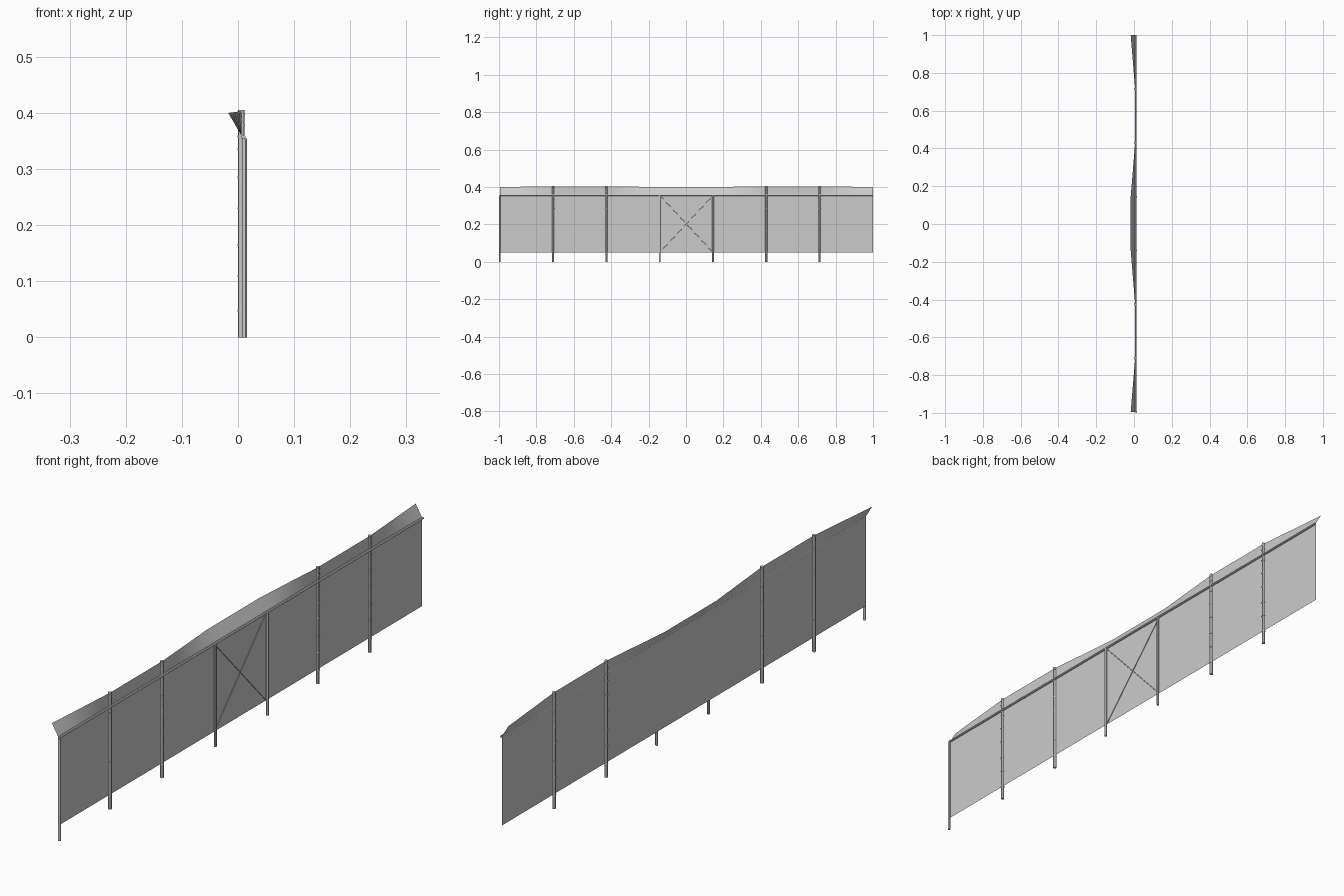
import bpy, bmesh
from mathutils import Vector

if "Cube" in bpy.data.objects:
    bpy.data.objects.remove(bpy.data.objects["Cube"])

BAY = 0.285
Y0 = -0.9955
PX = 0.006          # plane of the cloth wall
ys = [Y0 + BAY * i for i in range(8)]


def finish(name, bm):
    me = bpy.data.meshes.new(name)
    bm.to_mesh(me)
    bm.free()
    ob = bpy.data.objects.new(name, me)
    bpy.context.collection.objects.link(ob)
    return ob


def tube(bm, a, b, r, r2=None, n=12):
    """Capped round bar from a to b."""
    a, b = Vector(a), Vector(b)
    d = b - a
    m = d.to_track_quat('Z', 'Y').to_matrix().to_4x4()
    m.translation = (a + b) / 2
    bmesh.ops.create_cone(bm, cap_ends=True, segments=n, radius1=r,
                          radius2=r if r2 is None else r2, depth=d.length, matrix=m)


def smooth(ob):
    bpy.ops.object.select_all(action='DESELECT')
    ob.select_set(True)
    bpy.context.view_layer.objects.active = ob
    bpy.ops.object.shade_smooth_by_angle()


def strip(name, low, high):
    """Sheet between two matching edge paths."""
    bm = bmesh.new()
    lo = [bm.verts.new(p) for p in low]
    hi = [bm.verts.new(p) for p in high]
    for i in range(len(lo) - 1):
        bm.faces.new((lo[i], lo[i + 1], hi[i + 1], hi[i]))
    return finish(name, bm)


# flat wall sheet
strip("wall_sheet", [(PX, y, 0.05) for y in (Y0, 1)], [(PX, y, 0.36) for y in (Y0, 1)])

# twisted top flap: upright between tall posts, leaning out elsewhere
lean = [1, 0, 0, 1, 1, 0, 0, 1]
low, high = [], []
STEPS = 6
for i in range(7):
    for k in range(STEPS + (i == 6)):
        t = k / STEPS
        f = lean[i] * (1 - t) + lean[i + 1] * t
        y = ys[i] + (ys[i + 1] - ys[i]) * t
        low.append((PX, y, 0.36))
        high.append((PX - 0.0235 * f, y, 0.403 - 0.003 * f))
smooth(strip("top_flap", low, high))

# tall posts with tie bands
for i in (1, 2, 5, 6):
    bm = bmesh.new()
    tube(bm, (PX, ys[i], 0), (PX, ys[i], 0.405), 0.0058)
    for z in (0.048, 0.11, 0.165, 0.23, 0.285, 0.335, 0.358, 0.378, 0.397):
        tube(bm, (PX, ys[i], z - 0.0015), (PX, ys[i], z + 0.0015), 0.0068)
    smooth(finish("tall_post", bm))

# short posts on the inner side
for i in (0, 3, 4):
    bm = bmesh.new()
    tube(bm, (0.0115, ys[i], 0), (0.0115, ys[i], 0.354), 0.0045)
    smooth(finish("short_post", bm))

# long top rail
bm = bmesh.new()
tube(bm, (0.0095, Y0, 0.357), (0.0095, 1, 0.357), 0.004)
smooth(finish("top_rail", bm))

# crossed braces in the middle bay
for za, zb in ((0.05, 0.355), (0.355, 0.05)):
    bm = bmesh.new()
    tube(bm, (0.0075, ys[3], za), (0.0075, ys[4], zb), 0.0015, n=8)
    smooth(finish("cross_brace", bm))
